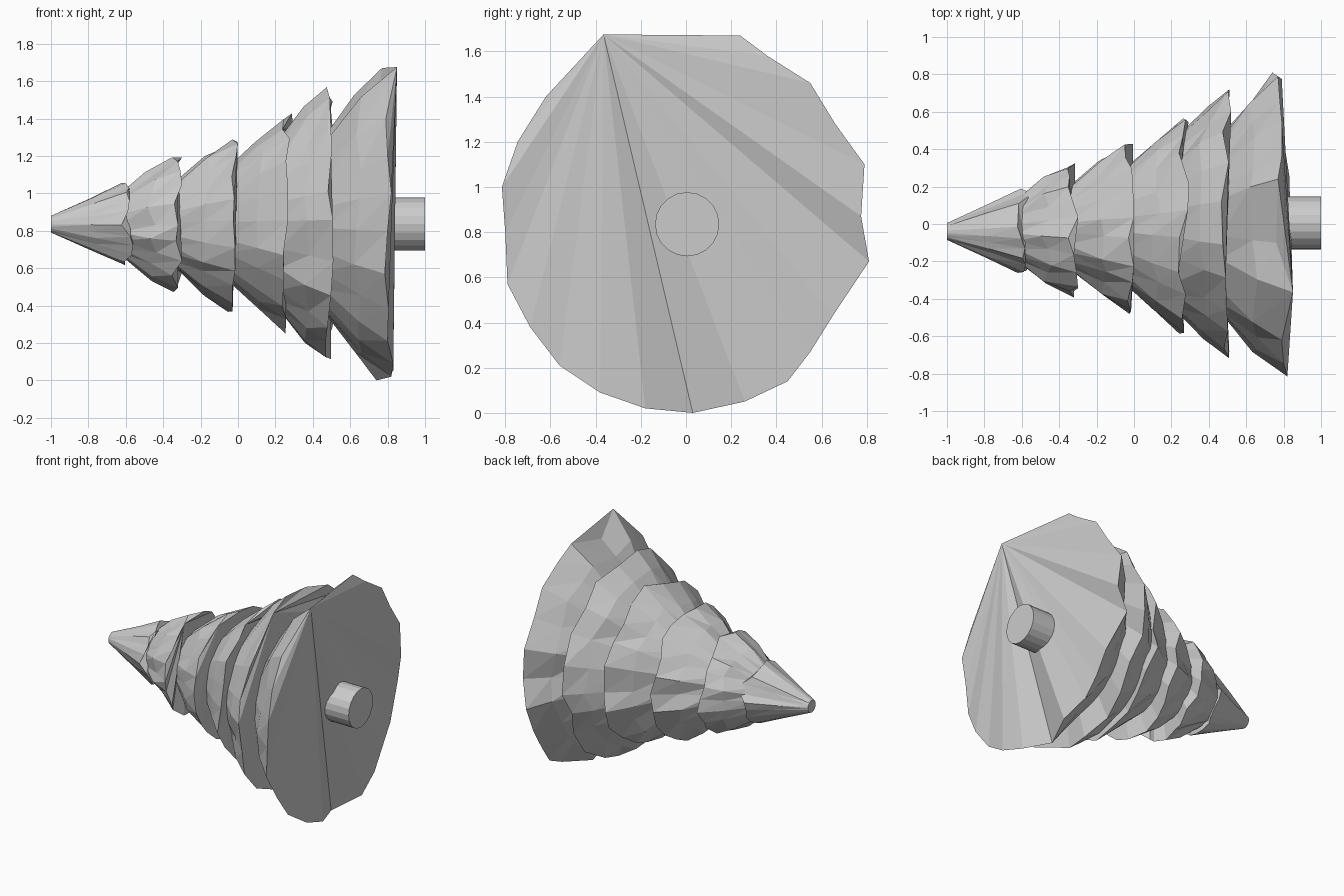
import bpy, bmesh, math, random

if "Cube" in bpy.data.objects:
    bpy.data.objects.remove(bpy.data.objects["Cube"])

random.seed(7)
ZC = 0.835          # height of the lying trunk axis


def tier(name, rim, start, bulge=0.015, noise=0.02):
    """Foliage skirt: small start ring -> uneven middle ring -> ragged rim, closed by a fan.
    rim: (x, y, z) points; start: (x, radius, centre y)."""
    sx, sr, sy = start
    n = len(rim)
    bm = bmesh.new()
    rings = [[], [], []]
    for x, y, z in rim:
        a = math.atan2(z - ZC, y - sy)
        r = math.hypot(z - ZC, y - sy)
        rings[0].append(bm.verts.new((sx, sy + sr * math.cos(a), ZC + sr * math.sin(a))))
        t = 0.55
        mr = sr + (r - sr) * t + bulge + random.uniform(-noise, noise)
        mx = sx + (x - sx) * t + random.uniform(-noise, noise)
        rings[1].append(bm.verts.new((mx, sy + mr * math.cos(a), ZC + mr * math.sin(a))))
        rings[2].append(bm.verts.new((x, y, z)))
    for p, q in zip(rings, rings[1:]):
        for i in range(n):
            j = (i + 1) % n
            bm.faces.new((p[i], p[j], q[j]))
            bm.faces.new((p[i], q[j], q[i]))
    bm.faces.new(rings[0])
    # underside fans out from one rim corner
    for i in range(1, n - 1):
        bm.faces.new((rings[2][0], rings[2][i], rings[2][i + 1]))
    bmesh.ops.recalc_face_normals(bm, faces=bm.faces)
    me = bpy.data.meshes.new(name)
    bm.to_mesh(me)
    bm.free()
    ob = bpy.data.objects.new(name, me)
    bpy.context.collection.objects.link(ob)


def ragged_rim(x, r, cy, n=22):
    """Roughly round rim with uneven radius and depth."""
    pts = []
    for i in range(n):
        a = math.radians(114) - 2 * math.pi * (i + random.uniform(-0.15, 0.15)) / n
        rr = r * random.uniform(0.94, 1.03)
        pts.append((x + random.uniform(-0.035, 0.03), cy + rr * math.cos(a), ZC + rr * math.sin(a)))
    return pts


# Upper foliage tiers: rim x, rim radius, centre y, start x, start radius
TIERS = [
    (-0.59, 0.225, -0.04, -1.00, 0.045),
    (-0.32, 0.360, -0.03, -0.63, 0.165),
    (-0.03, 0.470, -0.02, -0.36, 0.210),
    (0.27, 0.585, -0.01, -0.06, 0.300),
    (0.50, 0.720, 0.00, 0.22, 0.460),
]
for k, (x, r, cy, sx, sr) in enumerate(TIERS):
    small = k == 0
    tier(f"foliage_tier_{k + 1}", ragged_rim(x, r, cy), (sx, sr, cy),
         0.0 if small else 0.015, 0.004 if small else 0.02)

# Bottom tier with its visible rim outline
BOTTOM = [
    (.85, -.365, 1.675), (.76, -.10, 1.58), (.77, .24, 1.67), (.79, .36, 1.58),
    (.79, .55, 1.46), (.78, .66, 1.28), (.77, .79, 1.10), (.79, .775, .87),
    (.74, .81, .67), (.79, .65, .43), (.79, .55, .27), (.80, .45, .14),
    (.83, .26, .05), (.74, .03, 0), (.82, -.18, .02), (.83, -.38, .09),
    (.80, -.56, .21), (.805, -.69, .38), (.785, -.79, .57), (.80, -.80, .80),
    (.82, -.815, 1.0), (.80, -.745, 1.2), (.79, -.62, 1.40),
]
tier("foliage_tier_6", BOTTOM, (0.46, 0.47, 0.0))

# Trunk stub
bpy.ops.mesh.primitive_cylinder_add(vertices=20, radius=0.142, depth=0.5,
                                    location=(0.75, 0.005, ZC), rotation=(0, math.pi / 2, 0))
bpy.context.object.name = "trunk"
